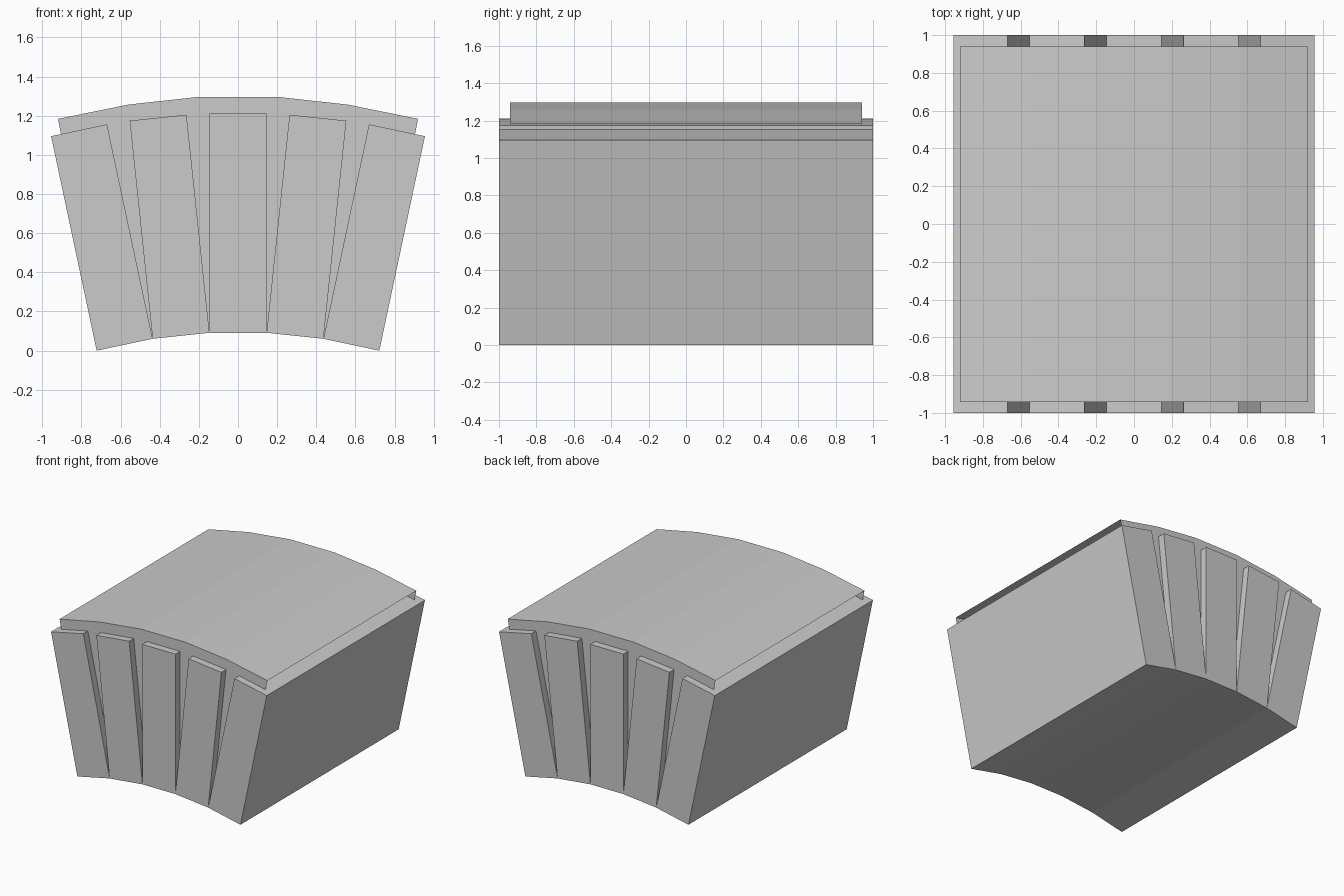
import bpy
import math

if "Cube" in bpy.data.objects:
    bpy.data.objects.remove(bpy.data.objects["Cube"])

WIDTH, HEIGHT = 0.292, 1.12
STEP = math.radians(6)
BASE_Z = 0.0912


def make_mesh(name, verts, faces):
    mesh = bpy.data.meshes.new(name)
    mesh.from_pydata(verts, [], faces)
    mesh.update()
    obj = bpy.data.objects.new(name, mesh)
    bpy.context.collection.objects.link(obj)
    return obj


def make_block(name, corners):
    # corners run counter-clockwise as seen from the front
    verts = [(x, y, z) for y in (-1, 1) for x, z in corners]
    faces = [(0, 1, 2, 3), (7, 6, 5, 4)]
    faces += [(i, i + 4, (i + 1) % 4 + 4, (i + 1) % 4) for i in range(4)]
    return make_mesh(name, verts, faces)


# Arch blocks: each hinges 6 degrees from its neighbour at the bottom corner
w = WIDTH / 2
make_block("arch_block_center", [(-w, BASE_Z), (w, BASE_Z),
                                 (w, BASE_Z + HEIGHT), (-w, BASE_Z + HEIGHT)])
x, z = w, BASE_Z
hinges = [(x, z)]
for i in (1, 2):
    c, s = math.cos(i * STEP), math.sin(i * STEP)
    x2, z2 = x + WIDTH * c, z - WIDTH * s
    right = [(x, z), (x2, z2), (x2 + HEIGHT * s, z2 + HEIGHT * c),
             (x + HEIGHT * s, z + HEIGHT * c)]
    left = [(-px, pz) for px, pz in reversed(right)]
    make_block(f"arch_block_right_{i}", right)
    make_block(f"arch_block_left_{i}", left)
    x, z = x2, z2
    hinges.append((x, z))

# Mortar core: recessed end walls and faceted top, open along the two sides
hinges[-1] = (x - 0.04, z + 0.0085)
crown = [(0.197, 1.297), (0.56, 1.257), (0.92, 1.184)]


def mirrored(points):
    return [(-px, pz) for px, pz in reversed(points)] + points


bottom, top = mirrored(hinges), mirrored(crown)
verts = [(px, py, pz) for py in (-0.942, 0.94)
         for row in (bottom, top) for px, pz in row]
faces = []
for i in range(5):
    faces.append((i, i + 1, i + 7, i + 6))            # front wall
    faces.append((i + 13, i + 12, i + 18, i + 19))    # back wall
    faces.append((i + 6, i + 7, i + 19, i + 18))      # top facets
make_mesh("mortar_core", verts, faces)
